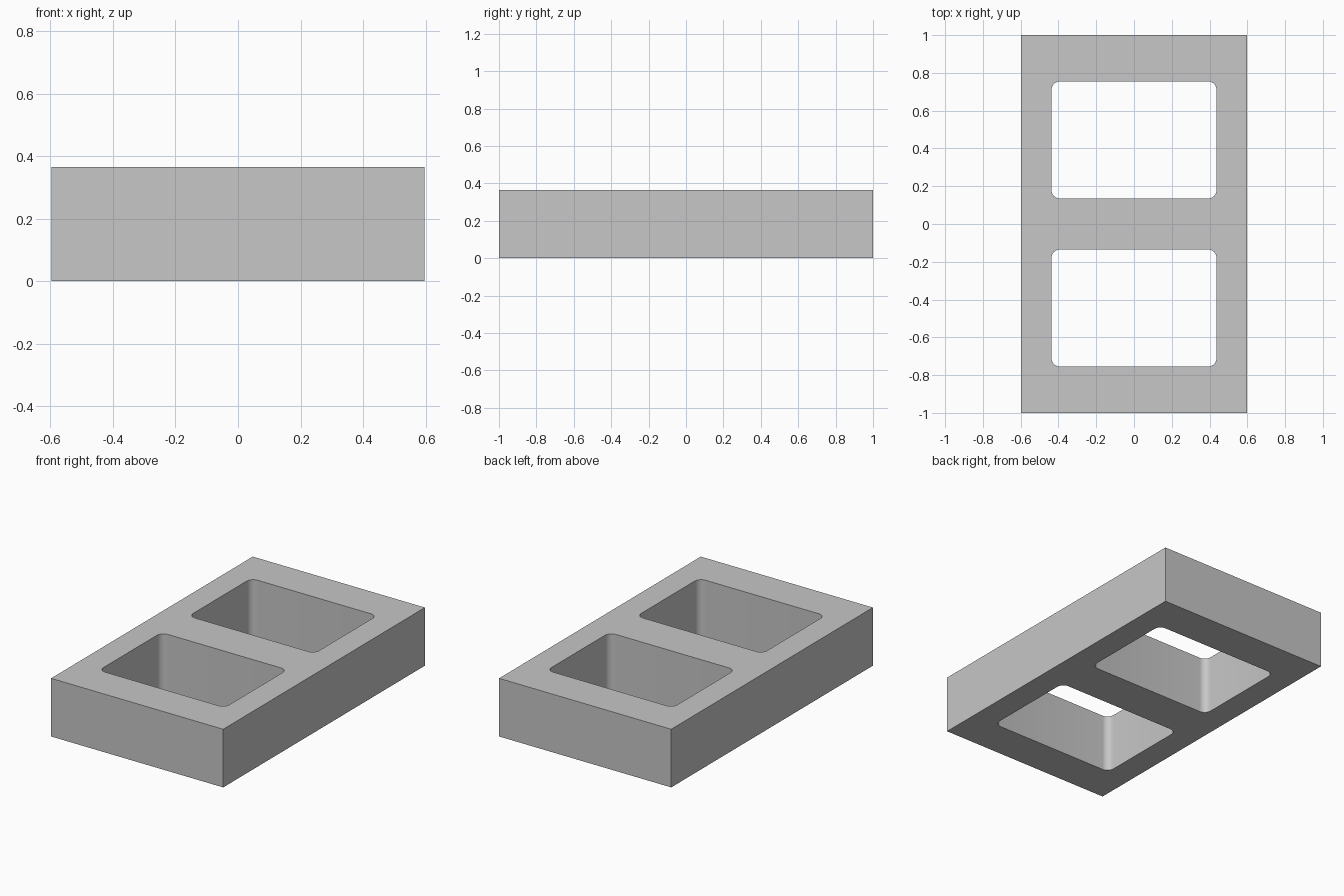
import bpy
import bmesh
from math import radians

WIDTH, LENGTH, HEIGHT = 1.195, 2.0, 0.365
HOLE_W, HOLE_L, HOLE_Y, HOLE_R = 0.874, 0.62, 0.445, 0.045

default = bpy.data.objects.get("Cube")
if default:
    bpy.data.objects.remove(default, do_unlink=True)

grey = bpy.data.materials.new("light_grey")
grey.use_nodes = True
colour = (0.57, 0.57, 0.57, 1)
grey.diffuse_color = colour
grey.node_tree.nodes["Principled BSDF"].inputs["Base Color"].default_value = colour


def block(name, size, centre, radius=0):
    """Box whose upright edges may be rounded."""
    bm = bmesh.new()
    bmesh.ops.create_cube(bm, size=1)
    bmesh.ops.scale(bm, vec=size, verts=bm.verts)
    if radius:
        upright = [e for e in bm.edges
                   if abs(e.verts[0].co.z - e.verts[1].co.z) > size[2] / 2]
        bmesh.ops.bevel(bm, geom=upright, offset=radius, segments=8,
                        profile=0.5, affect='EDGES')
    mesh = bpy.data.meshes.new(name)
    bm.to_mesh(mesh)
    bm.free()
    mesh.materials.append(grey)
    obj = bpy.data.objects.new(name, mesh)
    obj.location = centre
    bpy.context.collection.objects.link(obj)
    return obj


# Solid block
frame = block("block_frame", (WIDTH, LENGTH, HEIGHT), (0, 0, HEIGHT / 2))

# Two rounded openings cut right through
for side, label in ((-1, "front"), (1, "back")):
    cutter = block(label + "_opening_cutter", (HOLE_W, HOLE_L, HEIGHT * 2),
                   (0, side * HOLE_Y, HEIGHT / 2), HOLE_R)
    cutter.hide_render = True
    cutter.hide_set(True)
    cut = frame.modifiers.new(label + "_opening", 'BOOLEAN')
    cut.operation = 'DIFFERENCE'
    cut.solver = 'EXACT'
    cut.object = cutter

# Apply the cuts, remove the cutters, smooth the rounded corners
bpy.context.view_layer.update()
cut_mesh = bpy.data.meshes.new_from_object(
    frame.evaluated_get(bpy.context.evaluated_depsgraph_get()))
frame.modifiers.clear()
frame.data = cut_mesh
for label in ("front", "back"):
    bpy.data.objects.remove(bpy.data.objects[label + "_opening_cutter"])

bpy.ops.object.select_all(action='DESELECT')
frame.select_set(True)
bpy.context.view_layer.objects.active = frame
bpy.ops.object.shade_smooth_by_angle(angle=radians(30))
